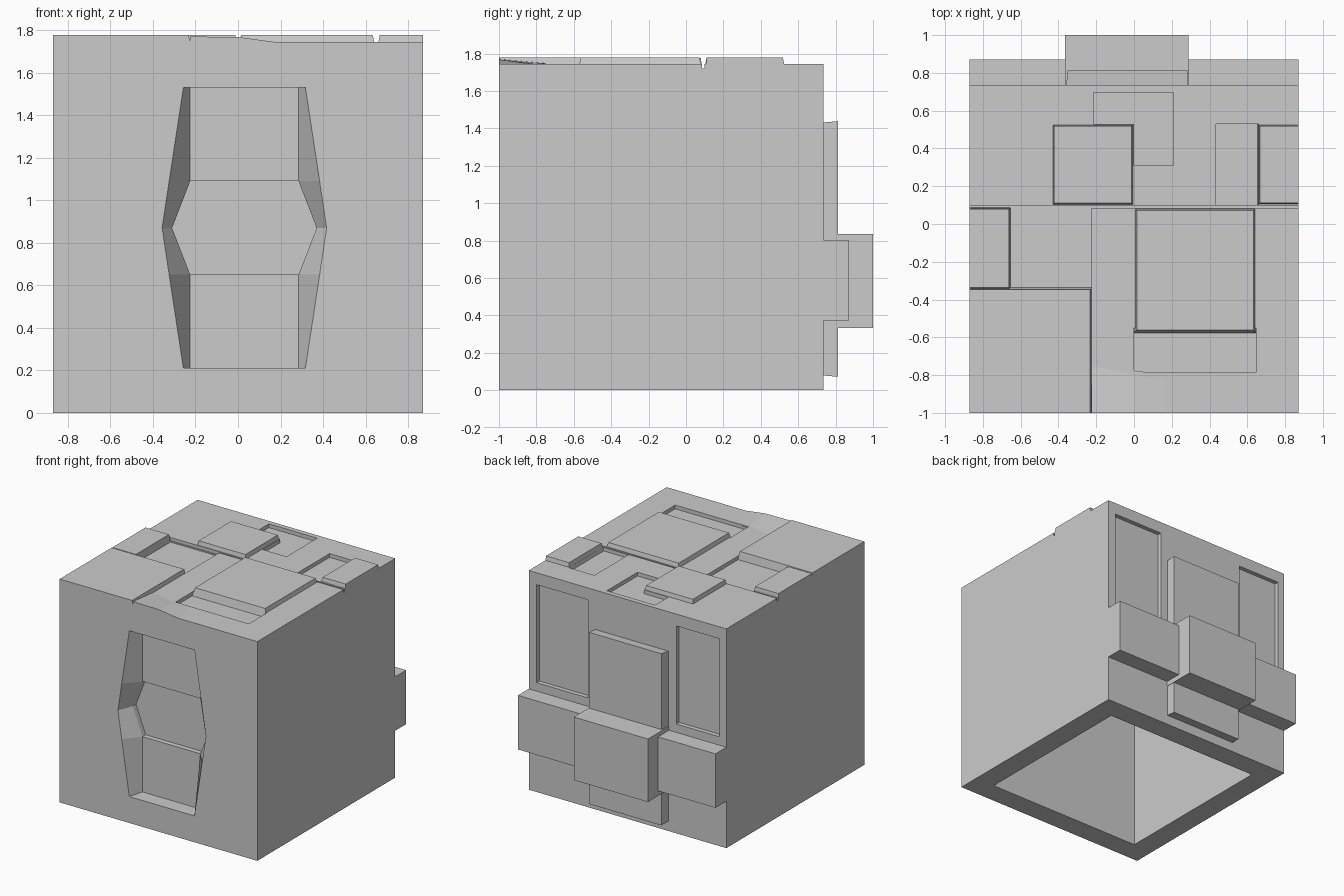
import bpy, bmesh

if "Cube" in bpy.data.objects:
    bpy.data.objects.remove(bpy.data.objects["Cube"])

X, FRONT, BACK, TOP = 0.87, -1.0, 0.735, 1.745


def loft(name, rings):
    """Closed solid joining equal-length rings of 3D points."""
    bm = bmesh.new()
    vs = [[bm.verts.new(p) for p in r] for r in rings]
    n = len(rings[0])
    for a, b in zip(vs, vs[1:]):
        for i in range(n):
            j = (i + 1) % n
            bm.faces.new((a[i], a[j], b[j], b[i]))
    bm.faces.new(vs[0][::-1])
    bm.faces.new(vs[-1])
    bmesh.ops.recalc_face_normals(bm, faces=bm.faces)
    me = bpy.data.meshes.new(name)
    bm.to_mesh(me)
    bm.free()
    ob = bpy.data.objects.new(name, me)
    bpy.context.collection.objects.link(ob)
    return ob


def rect(x0, x1, y0, y1, z):
    return [(x0, y0, z), (x1, y0, z), (x1, y1, z), (x0, y1, z)]


def box(name, x0, x1, y0, y1, z0, z1):
    return loft(name, [rect(x0, x1, y0, y1, z0), rect(x0, x1, y0, y1, z1)])


def cut(body, cutter):
    cutter.hide_render = True
    m = body.modifiers.new("cut", 'BOOLEAN')
    m.operation, m.solver, m.object = 'DIFFERENCE', 'EXACT', cutter
    bpy.context.view_layer.objects.active = body
    bpy.ops.object.modifier_apply(modifier=m.name)
    bpy.data.objects.remove(cutter)


def top_slab(name, x0, x1, y0, y1, z=1.778, t=0.012):
    """Raised plate; sides slope except where flush with the body."""
    a = x0 if x0 <= -X else x0 + t
    b = x1 if x1 >= X else x1 - t
    c = y0 if y0 <= FRONT else y0 + t
    return loft(name, [rect(x0, x1, y0, y1, 1.69), rect(x0, x1, y0, y1, 1.715),
                       rect(a, b, c, y1 - t, z)])


# hollow body, open underneath
body = box("body", -X, X, FRONT, BACK, 0, TOP)
w = 0.175
cut(body, box("cavity", -X + w, X - w, FRONT + w, BACK - w, -0.1, TOP - w))

# six-sided front recess with a deeper middle
CX, CZ = 0.03, 0.87


def mirrored(half, y):
    """Left/right outline from half-widths listed top to bottom."""
    return ([(CX - h, y, z) for h, z in half]
            + [(CX + h, y, z) for h, z in reversed(half)])


outer = [(0.287, 1.53), (0.354, 1.09), (0.387, CZ), (0.354, 0.65), (0.287, 0.21)]
inner = [(0.255, 1.53), (0.255, 1.09), (0.34, CZ), (0.255, 0.65), (0.255, 0.21)]
cut(body, loft("recess", [mirrored(outer, -1.05), mirrored(outer, FRONT),
                          mirrored(inner, -0.88)]))
cut(body, loft("deep_recess", [mirrored(inner[1:4], -0.91),
                               mirrored(inner[1:4], -0.84)]))

# shallow windows in the top
for x0, x1, y0, y1 in [(-0.215, 0.21, 0.53, 0.695), (0.0, 0.21, 0.31, 0.6),
                       (0.435, 0.66, 0.1, 0.53), (0.0, 0.645, -0.785, -0.55),
                       (-0.66, -0.225, -0.35, 0.085)]:
    cut(body, box("window", x0, x1, y0, y1, 1.715, 1.9))
# narrow groove across the top
cut(body, box("groove", -1, 1, 0.085, 0.098, 1.72, 1.9))
# shallow windows in the back
for x0, x1 in [(0.35, 0.80), (-0.81, -0.43)]:
    cut(body, box("back_window", x0, x1, BACK - 0.035, 0.9, 0.87, 1.65))

# raised top plates
top_slab("middle_plate", -0.435, 0.0, 0.098, 0.53)
top_slab("right_plate", 0.655, X, 0.1, 0.53)
top_slab("large_plate", 0.0, 0.648, -0.577, 0.087, t=0.015)
top_slab("corner_plate", -X, -0.22, FRONT, -0.335)
top_slab("left_plate", -X, -0.655, -0.345, 0.087, 1.776, 0.008)

# low swell along the front edge beside the corner plate
loft("front_swell", [[(-0.225, FRONT, 1.74), (-0.225, FRONT, 1.77),
                      (0.0, FRONT, 1.768), (0.2, FRONT, 1.741)],
                     [(-0.225, -0.75, 1.735), (-0.225, -0.75, 1.747),
                      (0.0, -0.8, 1.745), (0.2, -0.8, 1.74)]])

# back belt, centre block and upright panel
box("back_belt", -X, X, BACK - 0.02, 0.872, 0.373, 0.803)
box("back_block", -0.365, 0.288, BACK - 0.02, 1.0, 0.333, 0.835)


def upright(y, e):
    return [(-0.36 + e, y, 0.08 - e), (0.285, y, 0.08 - e),
            (0.285, y, 1.43 + e), (-0.36 + e, y, 1.43 + e)]


loft("back_panel", [upright(BACK - 0.02, 0), upright(0.812, 0.008)])
